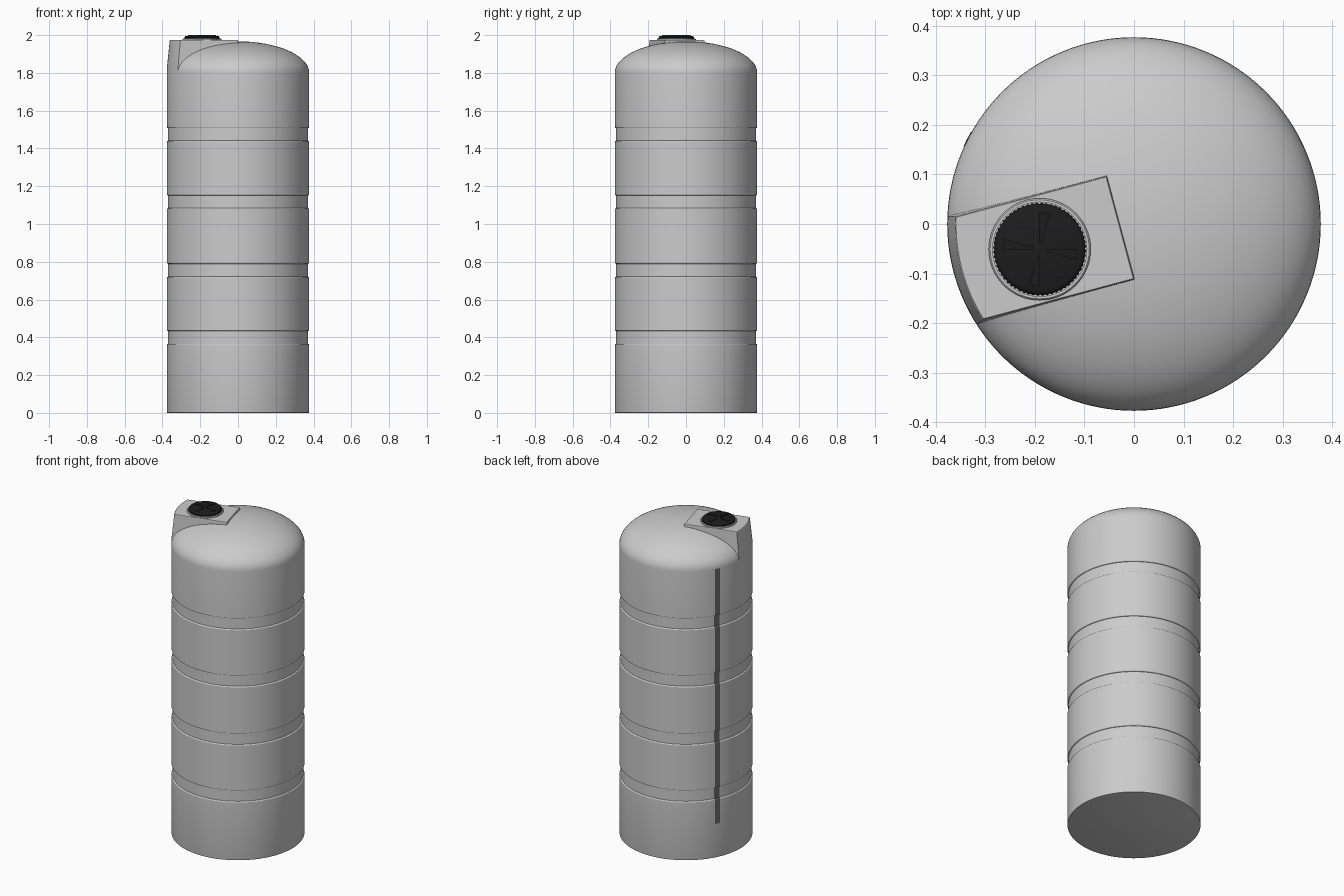
import bpy, bmesh, math
from math import sin, cos, pi, radians, sqrt

if "Cube" in bpy.data.objects:
    bpy.data.objects.remove(bpy.data.objects["Cube"])

R, SHOULDER, CROWN = 0.377, 1.80, 1.967
GROOVES = [(0.365, 0.435), (0.72, 0.79), (1.083, 1.152), (1.44, 1.508)]
HATCH = radians(195)                       # compass direction of the hatch
LID = (0.197 * cos(HATCH), 0.197 * sin(HATCH))


def finish(name, bm, color=None, angle=30):
    bmesh.ops.remove_doubles(bm, verts=bm.verts, dist=1e-6)
    bmesh.ops.recalc_face_normals(bm, faces=bm.faces)
    me = bpy.data.meshes.new(name)
    bm.to_mesh(me)
    bm.free()
    ob = bpy.data.objects.new(name, me)
    bpy.context.collection.objects.link(ob)
    if color:
        mat = bpy.data.materials.new(name + "_material")
        mat.diffuse_color = (*color, 1)
        mat.use_nodes = True
        mat.node_tree.nodes["Principled BSDF"].inputs["Base Color"].default_value = mat.diffuse_color
        me.materials.append(mat)
    bpy.ops.object.select_all(action='DESELECT')
    ob.select_set(True)
    bpy.context.view_layer.objects.active = ob
    bpy.ops.object.shade_smooth_by_angle(angle=radians(angle))
    return ob


def lathe(profile, n, center=(0, 0), ripple=None):
    """Revolve (radius, z) points; a first or last radius of 0 closes to a point."""
    bm = bmesh.new()
    rings = []
    for k, (r, z) in enumerate(profile):
        if r == 0:
            rings.append([bm.verts.new((*center, z))] * n)
            continue
        ring = []
        for i in range(n):
            a = 2 * pi * i / n
            rr = r - (ripple[k] if ripple and i % 4 < 2 else 0)
            ring.append(bm.verts.new((center[0] + rr * cos(a), center[1] + rr * sin(a), z)))
        rings.append(ring)
    for p, q in zip(rings, rings[1:]):
        for i in range(n):
            j = (i + 1) % n
            bm.faces.new(list(dict.fromkeys((p[i], p[j], q[j], q[i]))))
    return bm


def loft(loops):
    """Closed solid through loops with equal point counts."""
    bm = bmesh.new()
    vs = [[bm.verts.new(p) for p in lp] for lp in loops]
    n = len(vs[0])
    for p, q in zip(vs, vs[1:]):
        for i in range(n):
            bm.faces.new((p[i], p[(i + 1) % n], q[(i + 1) % n], q[i]))
    bm.faces.new(vs[0][::-1])
    bm.faces.new(vs[-1])
    return bm


# Tank wall profile with four recessed bands
wall = [(R - 0.004, 0), (R - 0.001, 0.001), (R, 0.005)]
for lo, hi in GROOVES:
    wall += [(R, lo - 0.004), (R - 0.002, lo - 0.001), (R - 0.007, lo + 0.001),
             (R - 0.007, hi - 0.001), (R - 0.002, hi + 0.001), (R, hi + 0.004)]
wall.append((R, SHOULDER))

# Tank body with elliptical dome
dome = [(R * cos(t), SHOULDER + (CROWN - SHOULDER) * sin(t))
        for t in (pi / 2 * i / 20 for i in range(1, 20))]
finish("tank_body", lathe([(0, 0)] + wall + dome + [(0, CROWN)], 128))


# Hatch platform: flat top, drafted sides, outer wall following the tank
def platform_loop(half, inner, radius, z):
    t = math.asin(half / radius)
    pts = [(inner, -half)]
    pts += [(radius * cos(a), radius * sin(a)) for a in (-t + 2 * t * i / 16 for i in range(17))]
    pts.append((inner, half))
    c, s = cos(HATCH), sin(HATCH)
    return [(u * c - v * s, u * s + v * c, z) for u, v in pts]


finish("hatch_platform", loft([
    platform_loop(0.114, 0.023, R - 0.0005, 1.79),
    platform_loop(0.113, 0.024, R - 0.001, 1.83),
    platform_loop(0.108, 0.028, 0.3615, 1.972),
    platform_loop(0.106, 0.030, 0.359, 1.975)]))

# Collar around the opening
finish("hatch_collar", lathe([(0, 1.965), (0.103, 1.965), (0.103, 1.979), (0.100, 1.982),
                              (0.095, 1.982), (0.095, 1.977), (0, 1.977)], 64, LID))

# Screw lid with ribbed rim
BLACK = (0.012, 0.012, 0.012)
finish("lid", lathe([(0, 1.976), (0.0935, 1.976), (0.0935, 1.988), (0.089, 1.994),
                     (0.083, 1.9965), (0, 1.9965)], 240, LID,
                    [0, 0.0018, 0.0018, 0.0012, 0, 0]), BLACK)

# Tapered grip ribs on the lid
for k in range(4):
    a = radians(82 + 90 * k)
    outline = [(0.012, -0.002), (0.074, -0.011), (0.074, 0.011), (0.012, 0.002)]
    plan = [(LID[0] + u * cos(a) - v * sin(a), LID[1] + u * sin(a) + v * cos(a)) for u, v in outline]
    finish(f"lid_rib_{k + 1}", loft([[(x, y, z) for x, y in plan] for z in (1.994, 2.0)]), BLACK)

# Level strip: narrow band that follows the wall and its grooves
strip_profile = [(R, 0.21)] + [p for p in wall if p[1] > 0.21]
bm = bmesh.new()
rows = []
for r, z in strip_profile:
    half = 0.0165 / R
    rows.append([bm.verts.new(((r + 0.001) * cos(a), (r + 0.001) * sin(a), z))
                 for a in (radians(153) + half * (i / 3 - 1) for i in range(7))])
for p, q in zip(rows, rows[1:]):
    for i in range(6):
        bm.faces.new((p[i], p[i + 1], q[i + 1], q[i]))
finish("level_strip", bm, (0.13, 0.13, 0.13))
